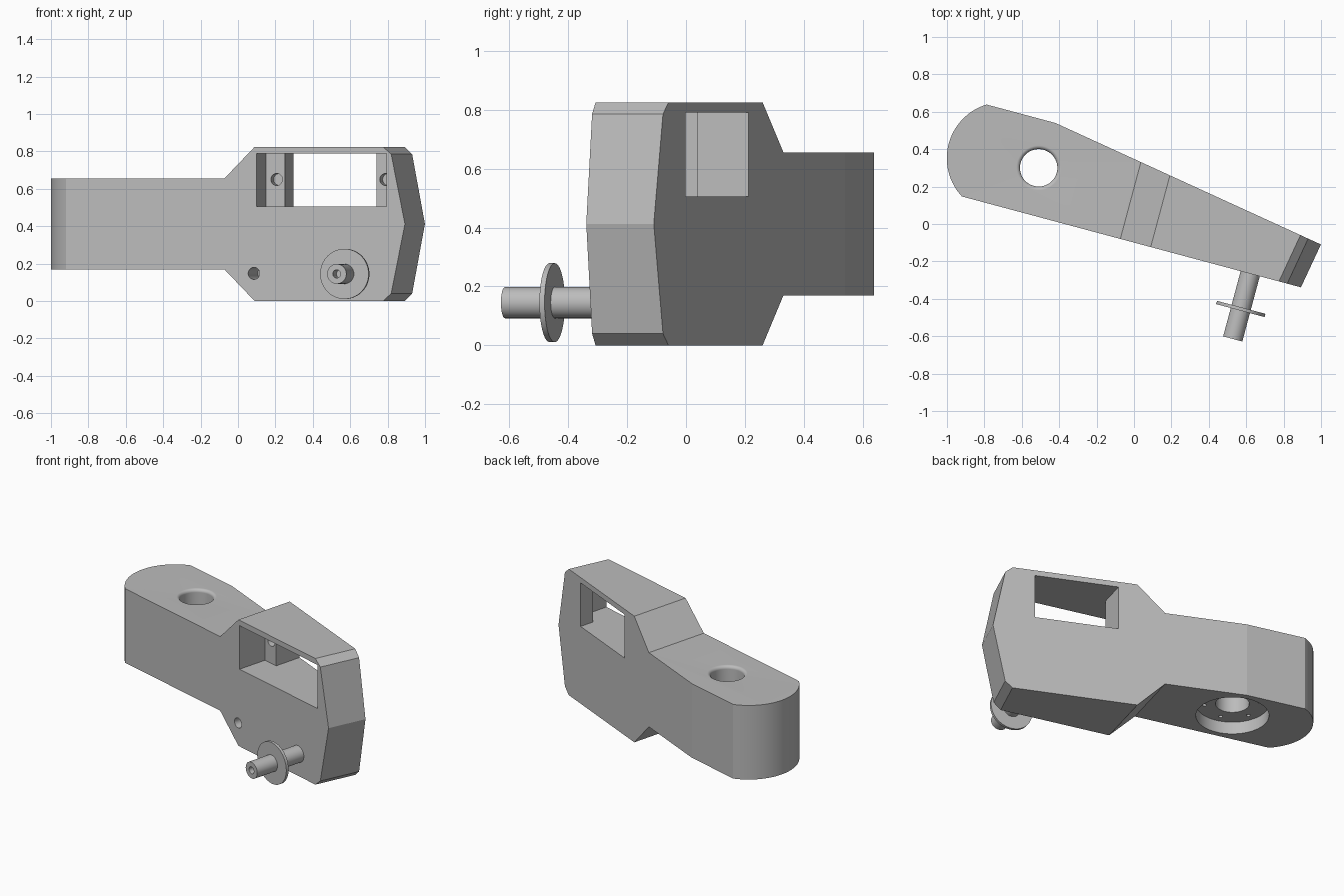
import bpy, bmesh
from math import sin, cos, pi, radians
from mathutils import Matrix, Vector

if "Cube" in bpy.data.objects:
    bpy.data.objects.remove(bpy.data.objects["Cube"], do_unlink=True)

HEIGHT = 0.825
SEGMENTS = 72
FRONT = -0.096          # front face in the arm's own frame
BORE = (-0.57, 0.158)   # centre of the pivot bore
FORWARD = Matrix.Rotation(pi / 2, 4, "X")    # turns +z to the front

grey = bpy.data.materials.new("plain_grey")
grey.use_nodes = True
grey.diffuse_color = (0.5, 0.5, 0.5, 1)
grey.node_tree.nodes["Principled BSDF"].inputs["Base Color"].default_value = (0.5, 0.5, 0.5, 1)


def finish(name, bm, matrix):
    bm.transform(matrix)
    bmesh.ops.recalc_face_normals(bm, faces=bm.faces)
    mesh = bpy.data.meshes.new(name)
    bm.to_mesh(mesh)
    bm.free()
    mesh.materials.append(grey)
    obj = bpy.data.objects.new(name, mesh)
    bpy.context.collection.objects.link(obj)
    return obj


def prism(name, outline, low, high, matrix=Matrix()):
    """Extrude an outline along z from low to high."""
    bm = bmesh.new()
    face = bm.faces.new([bm.verts.new((x, y, low)) for x, y in outline])
    result = bmesh.ops.extrude_face_region(bm, geom=[face])
    top = [v for v in result["geom"] if isinstance(v, bmesh.types.BMVert)]
    bmesh.ops.translate(bm, verts=top, vec=(0, 0, high - low))
    return finish(name, bm, matrix)


def lathe(name, profile, matrix):
    """Revolve (radius, z) points around z and cap both ends."""
    bm = bmesh.new()
    rings = []
    for r, z in profile:
        angles = [2 * pi * i / SEGMENTS for i in range(SEGMENTS)]
        rings.append([bm.verts.new((r * cos(a), r * sin(a), z)) for a in angles])
    for a, b in zip(rings, rings[1:]):
        for i in range(SEGMENTS):
            j = (i + 1) % SEGMENTS
            bm.faces.new((a[i], a[j], b[j], b[i]))
    bm.faces.new(rings[0])
    bm.faces.new(rings[-1])
    return finish(name, bm, matrix)


def cut(target, cutter):
    cutter.hide_render = True
    mod = target.modifiers.new("cut", "BOOLEAN")
    mod.operation = "DIFFERENCE"
    mod.solver = "EXACT"
    mod.object = cutter
    bpy.context.view_layer.objects.active = target
    bpy.ops.object.modifier_apply(modifier=mod.name)
    bpy.data.objects.remove(cutter, do_unlink=True)


def box_outline(x0, x1, y0, y1):
    return [(x0, y0), (x1, y0), (x1, y1), (x0, y1)]


def front_hole(x, y, z, radius, depth):
    """Blind hole drilled from a forward facing surface at depth y."""
    place = Matrix.Translation((x, y, z)) @ FORWARD
    return lathe("hole_cutter", [(radius, -depth), (radius, 0.02)], place)


# Arm: round rear end, straight front, tapering back
arc = [radians(122 + 116 * i / 32) for i in range(33)]
outline = [(-0.768 + 0.3 * cos(a), 0.1585 + 0.3 * sin(a)) for a in arc]
outline += [(1.1, FRONT), (1.1, 0.135), (-0.546, 0.413)]
arm = prism("arm_body", outline, 0, HEIGHT)

# Narrow neck, cut above and below with sloping steps
step = [(-1.5, -0.1), (0.217, -0.1), (-0.05, 0.17), (-1.5, 0.17)]
cut(arm, prism("lower_step_cutter", step, -1, 1, FORWARD))
cut(arm, prism("upper_step_cutter", [(x, HEIGHT - z) for x, z in step], -1, 1, FORWARD))

# Pointed head end with bevelled corners
lower = [(1.4, -0.05), (0.776, -0.05), (0.877, 0.04)]
point = lower + [(0.952, HEIGHT / 2)] + [(x, HEIGHT - z) for x, z in reversed(lower)]
cut(arm, prism("end_cutter", point, -1, 1, Matrix.Rotation(radians(-10), 4, "Z") @ FORWARD))

# Window: wide pocket in front, narrower opening through the back
LEDGE = 0.10
cut(arm, prism("pocket_cutter", box_outline(0.129, 0.849, -0.3, LEDGE), 0.505, 0.79))
cut(arm, prism("opening_cutter", box_outline(0.232, 0.739, 0.0, 0.6), 0.505, 0.79))

# Screw holes in the ledges and in the front face
for x in (0.187, 0.79):
    cut(arm, front_hole(x, LEDGE, 0.65, 0.032, 0.06))
cut(arm, front_hole(0.114, FRONT, 0.148, 0.032, 0.2))

# Pivot bore with a rounded upper rim
top = HEIGHT - 0.17
rim = 0.02
profile = [(0.1, 0.0)]
for i in range(17):
    a = pi / 2 * i / 16
    profile.append((0.1 + rim * (1 - cos(a)), top - rim + rim * sin(a)))
profile.append((0.1 + rim, 1.0))
at_bore = Matrix.Translation((BORE[0], BORE[1], 0))
cut(arm, lathe("bore_cutter", profile, at_bore))

# Round recess underneath with a ring of small screw holes
cut(arm, lathe("recess_cutter", [(0.217, 0.0), (0.217, 0.25)], at_bore))
for i in range(6):
    a = radians(30 + 60 * i)
    place = at_bore @ Matrix.Translation((0.165 * cos(a), 0.165 * sin(a), 0))
    cut(arm, lathe("small_hole_cutter", [(0.012, 0.2), (0.012, 0.31)], place))

# Front pin with a hollow tip and a thin collar
at_pin = Matrix.Translation((0.669, 0, 0.145)) @ FORWARD
shaft = lathe("pin_shaft", [(0.053, 0), (0.053, 0.457), (0.022, 0.457), (0.022, 0.38)], at_pin)
collar = lathe("pin_collar", [(0.134, 0.282), (0.134, 0.3)], at_pin)

# Turn the whole assembly and shade it
turn = Matrix.Rotation(radians(-15), 4, "Z")
bpy.ops.object.select_all(action="DESELECT")
for obj in (arm, shaft, collar):
    obj.data.transform(turn)
    obj.select_set(True)
bpy.context.view_layer.objects.active = arm
bpy.ops.object.shade_smooth_by_angle(angle=radians(7))
